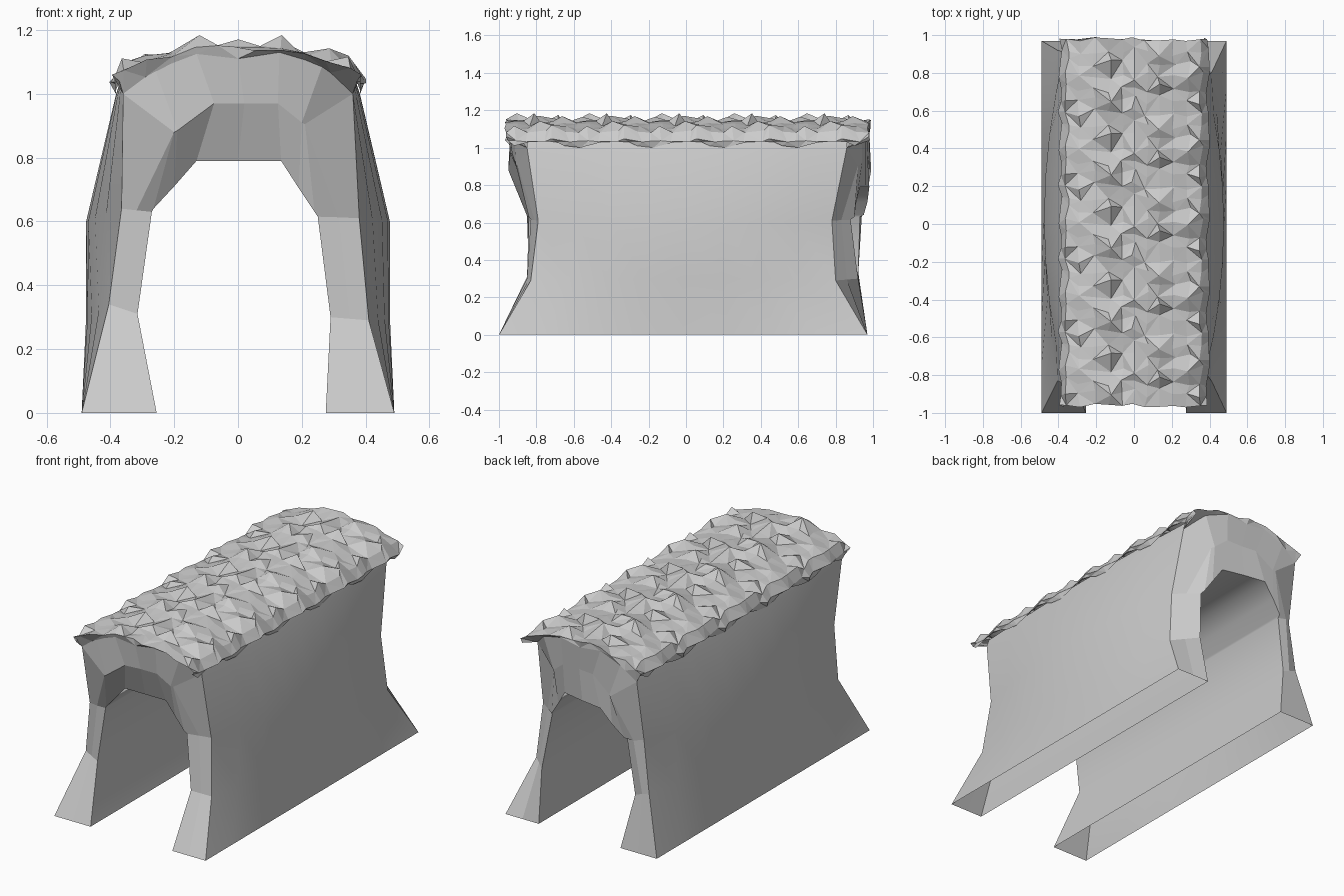
import bpy, random
from math import pi, cos

if "Cube" in bpy.data.objects:
    bpy.data.objects.remove(bpy.data.objects["Cube"])
random.seed(7)


def make_object(name, verts, faces, smooth=False):
    mesh = bpy.data.meshes.new(name)
    mesh.from_pydata(verts, [], faces)
    mesh.update()
    obj = bpy.data.objects.new(name, mesh)
    bpy.context.collection.objects.link(obj)
    if smooth:
        bpy.ops.object.select_all(action='DESELECT')
        obj.select_set(True)
        bpy.context.view_layer.objects.active = obj
        bpy.ops.object.shade_smooth_by_angle(angle=pi / 3)
    return obj


def skin(name, rows, smooth=False, flip=False):
    """Quad skin through equally long rows of points."""
    n = len(rows[0])
    verts = [p for r in rows for p in r]
    faces = []
    for i in range(len(rows) - 1):
        for j in range(n - 1):
            f = (i * n + j, i * n + j + 1, (i + 1) * n + j + 1, (i + 1) * n + j)
            faces.append(f[::-1] if flip else f)
    return make_object(name, verts, faces, smooth)


# cross-sections (x, z), left foot over the arch to right foot
RIM = [(-.49, 0), (-.405, .34), (-.365, .64), (-.36, 1.0), (-.26, 1.075), (-.13, 1.125),
       (0, 1.11), (.13, 1.13), (.265, 1.09), (.36, 1.0), (.38, .61), (.41, .29), (.49, 0)]
MID = [(-.37, 0), (-.36, .325), (-.318, .635), (-.2, .88), (-.19, .885), (-.075, .97),
       (.02, .97), (.125, .97), (.2, .91), (.21, .905), (.315, .613), (.35, .295), (.38, 0)]
INNER = [(-.255, 0), (-.315, .31), (-.27, .63), (-.265, .64), (-.2, .71), (-.13, .79),
         (0, .79), (.135, .79), (.19, .705), (.24, .63), (.25, .615), (.29, .3), (.275, 0)]
# depth of each section's points at the front and back openings
DEPTH = {
    -1: dict(rim=[1, .83, .85, .93, .94, .95, .95, .95, .92, .85, .79, .83, 1],
             mid=[1, .84, .85, .95, .95, .94, .93, .93, .91, .9, .81, .84, 1],
             inner=[1, .85, .84, .84, .85, .86, .86, .86, .85, .84, .83, .85, 1]),
    1: dict(rim=[.97, .92, .91, .97, .98, .98, .98, .97, .94, .86, .78, .80, .97],
            mid=[.97, .92, .94, .99, .98, .97, .96, .96, .94, .92, .83, .86, .97],
            inner=[.97, .92, .93, .95, .97, .98, .96, .93, .91, .9, .88, .92, .97]),
}


def place(section, ys, s):
    return [(x, s * y, z) for (x, z), y in zip(section, ys)]


# faceted arch faces at both openings
rims, inner_ends = {}, []
for s, end in ((-1, "front"), (1, "back")):
    d = DEPTH[s]
    rims[s] = place(RIM, d["rim"], s)
    inner_ends.append(place(INNER, d["inner"], s))
    skin(end + "_arch_face", [rims[s], place(MID, d["mid"], s), inner_ends[-1]], flip=s > 0)

# smooth tunnel lining
skin("tunnel_lining", inner_ends, smooth=True)

# outer walls: bulge outwards between the two rims, top tucked under the roof
BULGE = [(.49, 0), (.476, .3), (.476, .6), (.382, 1.0)]
for side, name in ((-1, "left_wall"), (1, "right_wall")):
    front = rims[-1][:4] if side < 0 else rims[-1][:8:-1]
    back = rims[1][:4] if side < 0 else rims[1][:8:-1]
    rows = []
    for i in range(9):
        t = i / 8
        b = 1 - (2 * t - 1) ** 2
        row = []
        for (bx, bz), f, k in zip(BULGE, front, back):
            x = f[0] + (side * bx - f[0]) * b
            row.append((x, f[1] + (k[1] - f[1]) * t, f[2] + (bz - f[2]) * b))
        x, y, z = row[-1]
        row.append((x - side * .015, y, z + .045))
        rows.append(row)
    skin(name, rows, smooth=True, flip=side > 0)

# craggy roof: a repeating jittered height field with rows of peaks
HALF = [(.383, 1.0), (.393, 1.04), (.355, 1.085), (.29, 1.11), (.21, 1.125), (.13, 1.135),
        (.065, 1.14)]
PROFILE = [(-x, z) for x, z in HALF] + [(0, 1.145)] + HALF[::-1]
N, PERIOD, ROWS = len(PROFILE), 6, 30
jit = [[[random.uniform(-1, 1) for _ in range(3)] for _ in range(N)] for _ in range(PERIOD)]
PEAKS = {(1, 5): .045, (4, 5): .04, (2, 9): .045, (5, 9): .035, (0, 7): .025, (3, 7): .025,
         (0, 3): .025, (3, 3): .02, (1, 12): .025, (4, 12): .025, (1, 2): .02, (3, 11): .025}


def rim_lip(s):
    """Last roof row, pulled down onto the arch rim."""
    arch = rims[s][3:10]
    row = []
    for x, _ in PROFILE:
        x = max(-.36, min(.36, x))
        for a, b in zip(arch, arch[1:]):
            if a[0] <= x <= b[0]:
                t = (x - a[0]) / (b[0] - a[0])
                row.append(tuple(p + (q - p) * t for p, q in zip(a, b)))
                break
    return row


rows = []
for r in range(ROWS + 1):
    p = r % PERIOD
    end = r in (0, ROWS)
    row = []
    for c, (x, z) in enumerate(PROFILE):
        jx, jy, jz = jit[p][c]
        y = -.96 + 1.94 * r / ROWS + jy * (.012 if end else .026)
        if c in (0, N - 1):
            z += .02 * (1 - cos(2 * pi * r / PERIOD))
            if end:
                x, z = x * .97, z + .04
        else:
            z += jz * .012 + PEAKS.get((p, c), 0) * (.3 if end else 1)
            x += jx * .012
            if end:
                x, z = x * .98, max(z, 1.06)
        row.append((x, y, min(z, 1.184)))
    rows.append(row)
rows = [rim_lip(-1)] + rows + [rim_lip(1)]
verts = [v for row in rows for v in row]
tris = []
for i in range(len(rows) - 1):
    for j in range(N - 1):
        a, b, c, d = i * N + j, i * N + j + 1, (i + 1) * N + j + 1, (i + 1) * N + j
        tris += [(a, b, c), (a, c, d)] if (i + j) % 2 else [(a, b, d), (b, c, d)]
make_object("craggy_roof", verts, tris)
